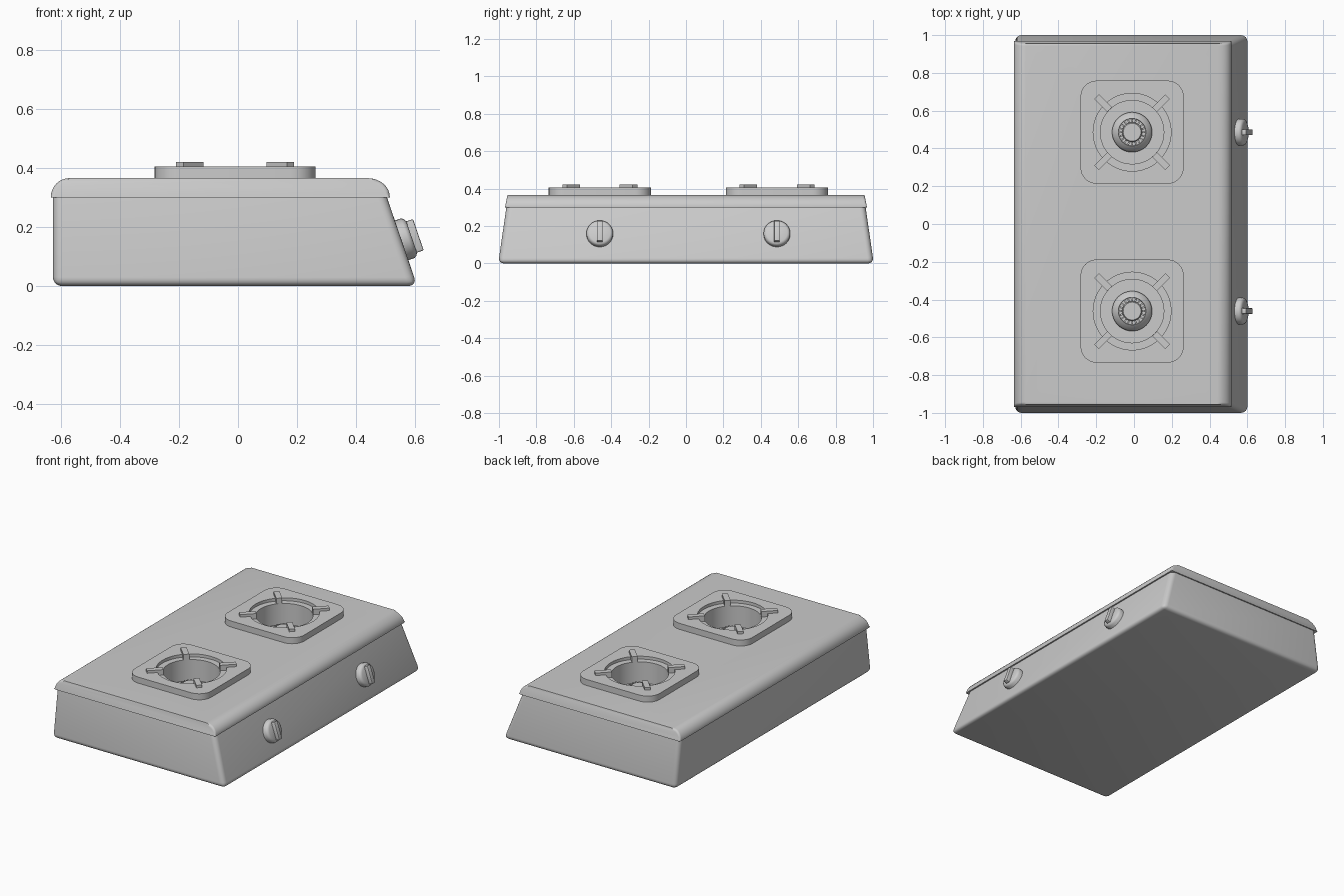
import bpy, bmesh, math
from mathutils import Matrix, Vector

if "Cube" in bpy.data.objects:
    bpy.data.objects.remove(bpy.data.objects["Cube"])

BURNER_X = -0.01
BURNER_YS = (0.486, -0.461)


def finish(name, bm, angle=35, bevel=0.0, segs=4, only=None):
    """Turn a bmesh into a smooth-by-angle object, optionally with bevelled edges."""
    if bevel:
        edges = [e for e in bm.edges if only is None or only(e)]
        bmesh.ops.bevel(bm, geom=edges, offset=bevel, segments=segs, profile=0.5,
                        affect='EDGES', clamp_overlap=True)
    bmesh.ops.recalc_face_normals(bm, faces=bm.faces)
    me = bpy.data.meshes.new(name)
    bm.to_mesh(me)
    bm.free()
    ob = bpy.data.objects.new(name, me)
    bpy.context.collection.objects.link(ob)
    smooth(ob, angle)
    return ob


def smooth(ob, angle=35):
    bpy.ops.object.select_all(action='DESELECT')
    ob.select_set(True)
    bpy.context.view_layer.objects.active = ob
    bpy.ops.object.shade_smooth_by_angle(angle=math.radians(angle))


def prism(bm, bottom, top):
    """Closed solid between two matching point loops."""
    a = [bm.verts.new(p) for p in bottom]
    b = [bm.verts.new(p) for p in top]
    n = len(a)
    bm.faces.new(a[::-1])
    bm.faces.new(b)
    for i in range(n):
        bm.faces.new((a[i], a[(i + 1) % n], b[(i + 1) % n], b[i]))


def box(bm, size, mat):
    bmesh.ops.create_cube(bm, size=1, matrix=mat @ Matrix.Diagonal((*size, 1)))


def lathe(bm, profile, steps=48):
    """Spin an (r, z) profile round the z axis."""
    vs = [bm.verts.new((r, 0, z)) for r, z in profile]
    es = [bm.edges.new(p) for p in zip(vs, vs[1:])]
    bmesh.ops.spin(bm, geom=vs + es, cent=(0, 0, 0), axis=(0, 0, 1),
                   angle=2 * math.pi, steps=steps)
    bmesh.ops.remove_doubles(bm, verts=bm.verts, dist=1e-5)


def cut(target, radius, y, z0, z1):
    """Cut a round hole through a part at a burner."""
    bm = bmesh.new()
    bmesh.ops.create_cone(bm, cap_ends=True, segments=48, radius1=radius, radius2=radius,
                          depth=z1 - z0,
                          matrix=Matrix.Translation((BURNER_X, y, (z0 + z1) / 2)))
    cutter = finish("hole_cutter", bm)
    cutter.hide_render = True
    mod = target.modifiers.new("hole", 'BOOLEAN')
    mod.operation, mod.solver, mod.object = 'DIFFERENCE', 'EXACT', cutter
    bpy.context.view_layer.objects.active = target
    bpy.ops.object.modifier_apply(modifier=mod.name)
    bpy.data.objects.remove(cutter)
    smooth(target)


# Body: tapered box with a sloping control face, rounded except at the top rim
def rect(x0, x1, y, z):
    return [(x0, -y, z), (x1, -y, z), (x1, y, z), (x0, y, z)]

bm = bmesh.new()
prism(bm, rect(-0.628, 0.608, 1.004, 0), rect(-0.628, 0.505, 0.960, 0.302))
body = finish("body", bm, bevel=0.03, segs=5,
              only=lambda e: min(v.co.z for v in e.verts) < 0.1)

# Lid: rounded profile run along y, with slightly leaning ends
prof = [(-0.635, 0.3)]
for cx, rx, a0 in ((-0.572, 0.063, 180), (0.44, 0.075, 90)):
    for i in range(9):
        a = math.radians(a0 - 90 * i / 8)
        prof.append((cx + rx * math.cos(a), 0.302 + 0.064 * math.sin(a)))
prof.append((0.515, 0.3))

def lid_end(s):
    return [(x, s * (0.968 - 0.2 * (z - 0.3)), z) for x, z in prof]

bm = bmesh.new()
prism(bm, lid_end(-1), lid_end(1))
lid = finish("lid", bm, bevel=0.012, segs=3,
             only=lambda e: abs(e.verts[0].co.y - e.verts[1].co.y) < 0.1
             and max(v.co.z for v in e.verts) > 0.3005)

for n, y in enumerate(BURNER_YS, 1):
    place = Matrix.Translation((BURNER_X, y, 0))
    cut(body, 0.19, y, 0.23, 0.5)
    cut(lid, 0.19, y, 0.2, 0.5)

    # Raised rounded-square plate
    outline = []
    for k in range(4):
        for i in range(9):
            a = math.radians(90 * k + 90 * i / 8)
            c = math.radians(90 * k + 45)
            h = (0.273 - 0.085) * math.sqrt(2)
            outline.append((h * math.cos(c) + 0.085 * math.cos(a),
                            h * math.sin(c) + 0.085 * math.sin(a)))
    bm = bmesh.new()
    prism(bm, [(px, py, 0.360) for px, py in outline], [(px, py, 0.405) for px, py in outline])
    bm.transform(place)
    plate = finish(f"burner_plate_{n}", bm)
    cut(plate, 0.206, y, 0.3, 0.5)

    # Sunken well with a stepped rim
    bm = bmesh.new()
    lathe(bm, [(0.206, 0.386), (0.168, 0.386), (0.168, 0.25), (0, 0.25)])
    bm.transform(place)
    well = finish(f"burner_well_{n}", bm)
    well.data.flip_normals() if well.data.polygons[0].normal.z < 0 else None

    # Burner head with sloping skirt, flame teeth and cap
    bm = bmesh.new()
    lathe(bm, [(0.106, 0.25), (0.106, 0.262), (0.098, 0.280), (0.073, 0.300),
               (0.071, 0.292), (0.052, 0.292), (0.052, 0.306), (0.047, 0.311), (0, 0.311)])
    for i in range(20):
        rot = Matrix.Rotation(2 * math.pi * i / 20, 4, 'Z')
        box(bm, (0.013, 0.009, 0.018), rot @ Matrix.Translation((0.061, 0, 0.298)))
    bm.transform(place)
    finish(f"burner_head_{n}", bm)

    # Four diagonal pan supports
    bm = bmesh.new()
    for k in range(4):
        rot = Matrix.Rotation(math.radians(45 + 90 * k), 4, 'Z')
        box(bm, (0.098, 0.035, 0.042), rot @ Matrix.Translation((0.217, 0, 0.400)))
    bm.transform(place)
    finish(f"pan_supports_{n}", bm)

    # Control knob on the sloping face: dial and grip
    tilt = math.atan2(0.103, 0.302)
    normal = Vector((math.cos(tilt), 0, math.sin(tilt)))
    seat = Matrix.Translation((0.555, y, 0.155)) @ normal.to_track_quat('Z', 'Y').to_matrix().to_4x4()
    bm = bmesh.new()
    lathe(bm, [(0.071, -0.01), (0.071, 0.022), (0.066, 0.031), (0.056, 0.036), (0, 0.036)], 32)
    bm.transform(seat)
    finish(f"knob_dial_{n}", bm)
    bm = bmesh.new()
    box(bm, (0.030, 0.112, 0.040), Matrix.Translation((0, 0, 0.040)))
    # Turn the grip so its long side runs up the slope
    up = Vector((-math.sin(tilt), 0, math.cos(tilt)))
    side = up.cross(normal)
    frame = Matrix((side, up, normal)).transposed().to_4x4()
    bm.transform(Matrix.Translation((0.555, y, 0.155)) @ frame)
    finish(f"knob_grip_{n}", bm, bevel=0.004, segs=2)
